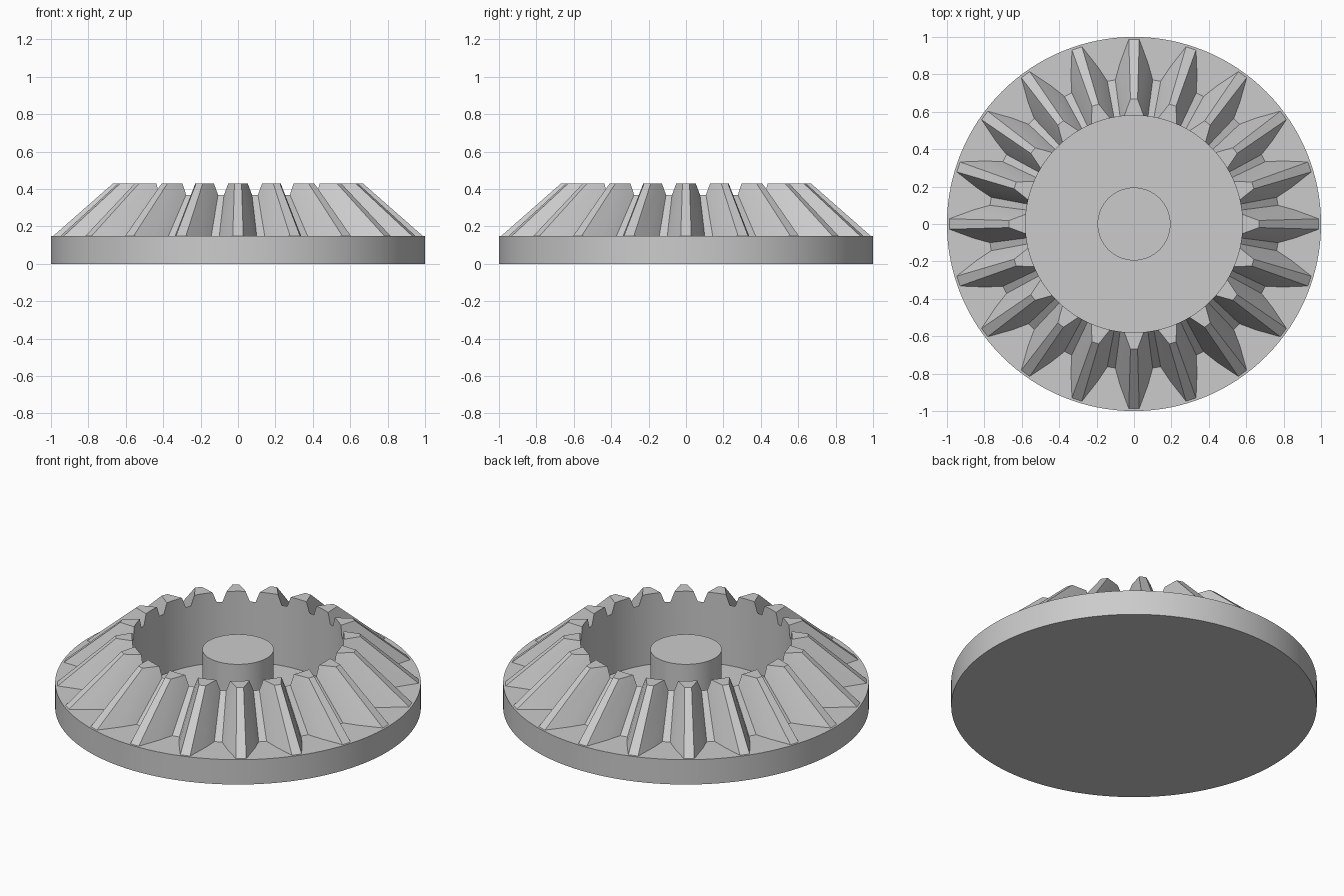
import bpy, bmesh, math
from mathutils import Matrix

if "Cube" in bpy.data.objects:
    bpy.data.objects.remove(bpy.data.objects["Cube"], do_unlink=True)

TEETH = 20
APEX = 1.016          # height where all tooth edges converge
BASE_TOP, RIM_TOP = 0.15, 0.43
HOLE_RADIUS, FLOOR = 0.58, 0.005

grey = bpy.data.materials.new("plain grey")
grey.diffuse_color = (0.6, 0.6, 0.6, 1)
grey.use_nodes = True
grey.node_tree.nodes["Principled BSDF"].inputs["Base Color"].default_value = (0.6, 0.6, 0.6, 1)


def make_object(name, bm):
    bmesh.ops.recalc_face_normals(bm, faces=bm.faces)
    mesh = bpy.data.meshes.new(name)
    bm.to_mesh(mesh)
    bm.free()
    mesh.materials.append(grey)
    obj = bpy.data.objects.new(name, mesh)
    bpy.context.collection.objects.link(obj)
    return obj


def cylinder(name, radius, bottom, top, sides=128):
    bm = bmesh.new()
    bmesh.ops.create_cone(bm, cap_ends=True, segments=sides, radius1=radius, radius2=radius,
                          depth=top - bottom, matrix=Matrix.Translation((0, 0, (bottom + top) / 2)))
    return make_object(name, bm)


def activate(obj):
    bpy.ops.object.select_all(action='DESELECT')
    obj.select_set(True)
    bpy.context.view_layer.objects.active = obj


def combine(obj, tool, operation):
    mod = obj.modifiers.new(operation.lower(), 'BOOLEAN')
    mod.operation, mod.object, mod.solver = operation, tool, 'EXACT'
    activate(obj)
    bpy.ops.object.modifier_apply(modifier=mod.name)
    bpy.data.objects.remove(tool, do_unlink=True)


def tooth_ring():
    # One tooth outline (sideways offset, radius), root to root, repeated round the axis
    flank = [(0.1, 0.77), (0.075, 0.86), (0.028, 0.987)]
    tooth = flank + [(-x, r) for x, r in reversed(flank)]
    outline = []
    for i in range(TEETH):
        a = 2 * math.pi * i / TEETH
        outline += [(r * math.cos(a) - x * math.sin(a) * -1, r * math.sin(a) - x * math.cos(a))
                    for x, r in tooth]
    # Straight foot buried in the disc, then a taper towards the apex
    taper = (APEX - RIM_TOP) / (APEX - BASE_TOP)
    bm = bmesh.new()
    rings = [[bm.verts.new((x * s, y * s, z)) for x, y in outline]
             for z, s in ((0.05, 1), (BASE_TOP, 1), (RIM_TOP, taper))]
    n = len(outline)
    for low, high in zip(rings, rings[1:]):
        for i in range(n):
            j = (i + 1) % n
            bm.faces.new((low[i], low[j], high[j], high[i]))
    bm.faces.new(rings[0])
    bm.faces.new(rings[-1])
    return make_object("tooth_ring", bm)


# Toothed body with an open well in the middle
body = cylinder("gear_body", 1.0, 0, BASE_TOP)
combine(body, tooth_ring(), 'UNION')
combine(body, cylinder("well_cutter", HOLE_RADIUS, FLOOR, 0.6), 'DIFFERENCE')

# Central post standing on the floor of the well
post = cylinder("centre_post", 0.195, FLOOR, 0.35, 64)

for obj in (body, post):
    activate(obj)
    bpy.ops.object.shade_smooth_by_angle(angle=math.radians(12))
